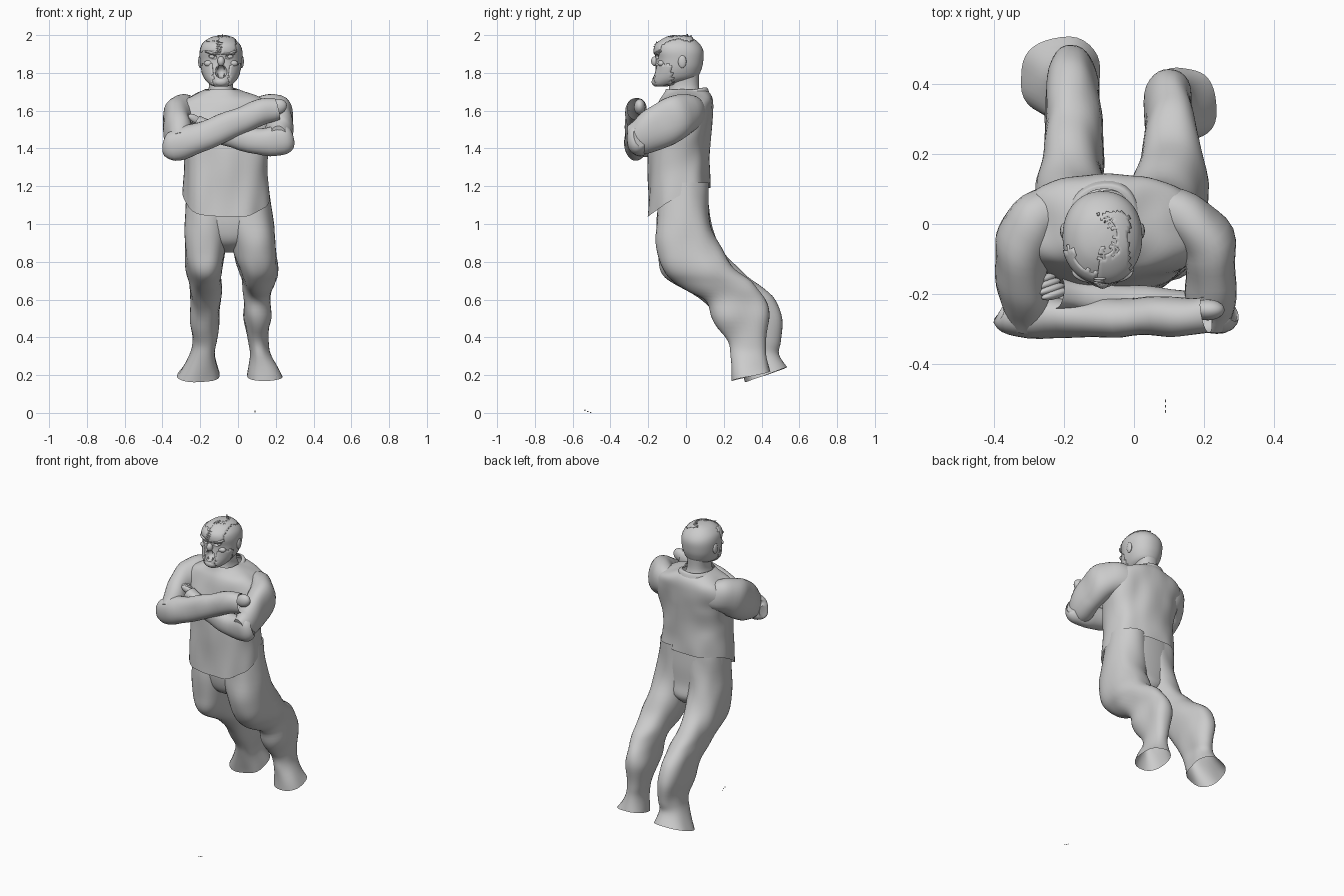
import bpy, bmesh, math, random
from mathutils import Vector, noise

if "Cube" in bpy.data.objects:
    bpy.data.objects.remove(bpy.data.objects["Cube"])

random.seed(4)


def finish(name, bm, angle=50):
    bmesh.ops.recalc_face_normals(bm, faces=bm.faces[:])
    me = bpy.data.meshes.new(name)
    bm.to_mesh(me)
    bm.free()
    ob = bpy.data.objects.new(name, me)
    bpy.context.collection.objects.link(ob)
    bpy.ops.object.select_all(action='DESELECT')
    ob.select_set(True)
    bpy.context.view_layer.objects.active = ob
    bpy.ops.object.shade_smooth_by_angle(angle=math.radians(angle))
    return ob


def spline(rows, steps):
    """Catmull-Rom interpolation of any number of columns."""
    out, n = [], len(rows)
    for i in range(n - 1):
        a, b, c, d = (rows[min(max(i + k, 0), n - 1)] for k in (-1, 0, 1, 2))
        for s in range(steps):
            t = s / steps
            out.append([0.5 * (2 * q + (r - p) * t + (2 * p - 5 * q + 4 * r - w) * t * t
                        + (3 * q - p - 3 * r + w) * t ** 3) for p, q, r, w in zip(a, b, c, d)])
    return out + [list(rows[-1])]


def unit_ring(seg, power):
    f = lambda v: math.copysign(abs(v) ** (2 / power), v)
    return [(f(math.cos(2 * math.pi * k / seg)), f(math.sin(2 * math.pi * k / seg))) for k in range(seg)]


def skin(name, rings, caps, fold):
    bm = bmesh.new()
    vr = [[bm.verts.new(p) for p in r] for r in rings]
    for a, b in zip(vr, vr[1:]):
        for k in range(len(a)):
            j = (k + 1) % len(a)
            bm.faces.new((a[k], a[j], b[j], b[k]))
    for ring, cap in zip((vr[0], vr[-1]), caps):
        if cap:
            bm.faces.new(ring)
    bm.normal_update()
    # soft cloth folds
    for v in bm.verts:
        v.co += v.normal * fold * noise.noise(Vector((v.co.x * 9, v.co.y * 9, v.co.z * 6)))
    return finish(name, bm)


def loft(name, rows, caps=(0, 0), fold=0.0, power=2.3, seg=36, steps=5):
    """Rows: z, x0, x1, y0, y1, slope of z along y."""
    rings = []
    for z, x0, x1, y0, y1, sl in spline(rows, steps):
        hx, hy = (x1 - x0) / 2, (y1 - y0) / 2
        rings.append([Vector(((x0 + x1) / 2 + hx * u, (y0 + y1) / 2 + hy * v, z + sl * hy * v))
                      for u, v in unit_ring(seg, power)])
    return skin(name, rings, caps, fold)


def tube(name, rows, caps=(1, 1), fold=0.0, power=2.2, seg=28, steps=5):
    """Rows: x, y, z, half width sideways, half height."""
    pts = spline(rows, steps)
    rings = []
    for i, p in enumerate(pts):
        a, b = pts[max(i - 1, 0)], pts[min(i + 1, len(pts) - 1)]
        t = (Vector(b[:3]) - Vector(a[:3])).normalized()
        side = t.cross(Vector((0, 0, 1))).normalized()
        up = side.cross(t)
        rings.append([Vector(p[:3]) + side * p[3] * u + up * p[4] * v for u, v in unit_ring(seg, power)])
    return skin(name, rings, caps, fold)


def blob(name, loc, size, rot=(0, 0, 0)):
    bm = bmesh.new()
    bmesh.ops.create_uvsphere(bm, u_segments=20, v_segments=12, radius=1)
    ob = finish(name, bm)
    ob.location, ob.scale, ob.rotation_euler = loc, size, rot
    return ob


# trousers: two bent legs with open flared cuffs, joined by the seat
loft("left_side_leg", [
    (1.22, -.27, -.03, -.14, .11, 0), (1.0, -.285, -.045, -.155, .13, 0),
    (.85, -.285, -.065, -.155, .20, 0), (.75, -.275, -.085, -.13, .29, 0),
    (.68, -.26, -.09, -.05, .38, 0), (.60, -.255, -.09, .09, .47, 0),
    (.50, -.255, -.10, .17, .51, 0), (.38, -.24, -.11, .25, .50, 0),
    (.30, -.26, -.12, .28, .49, .1), (.20, -.325, -.095, .31, .53, .35)], fold=.014)
loft("right_side_leg", [
    (1.22, -.07, .16, -.14, .11, 0), (1.0, -.055, .185, -.155, .13, 0),
    (.85, -.025, .205, -.15, .20, 0), (.75, .005, .205, -.12, .28, 0),
    (.68, .025, .19, -.05, .36, 0), (.60, .03, .17, .09, .42, 0),
    (.50, .03, .175, .14, .44, 0), (.38, .055, .16, .22, .42, 0),
    (.30, .065, .175, .235, .42, .1), (.195, .05, .235, .245, .45, .25)], fold=.014)
loft("trouser_seat", [
    (1.25, -.265, .14, -.14, .11, 0), (1.1, -.275, .165, -.145, .12, 0),
    (.98, -.26, .16, -.14, .12, 0), (.9, -.18, .08, -.11, .13, 0),
    (.85, -.09, -.02, -.03, .10, 0)], caps=(0, 1))

# shirt body with the hem dropping at the front
shirt = loft("shirt", [
    (1.19, -.29, .165, -.205, .13, 0), (1.30, -.28, .155, -.20, .125, 0),
    (1.40, -.285, .16, -.19, .12, 0), (1.50, -.30, .175, -.18, .13, 0),
    (1.59, -.325, .19, -.155, .14, 0), (1.65, -.30, .16, -.135, .14, 0),
    (1.69, -.23, .06, -.115, .125, 0), (1.715, -.175, .005, -.105, .095, 0)],
    fold=.016, power=2.5, seg=64)
for v in shirt.data.vertices:
    fall = max(0, 1 - (v.co.z - 1.19) / .2)
    if fall > 0:
        v.co.z -= min(1, fall) * .15 * min(1, max(0, (.06 - v.co.y) / .26)) ** 1.3

# collar flap around the neck
loft("collar", [(1.67, -.205, .035, -.125, .125, .1), (1.705, -.185, .015, -.105, .115, .12),
                (1.71, -.165, -.005, -.09, .10, .12)], fold=.012)

# crossed arms
tube("left_side_upper_arm", [
    (-.20, .04, 1.58, .07, .085), (-.27, .02, 1.58, .08, .10), (-.312, -.05, 1.56, .085, .12),
    (-.32, -.14, 1.50, .075, .115), (-.315, -.22, 1.45, .07, .10), (-.31, -.28, 1.42, .05, .07)], fold=.014)
tube("left_side_forearm", [
    (-.382, -.25, 1.41, .025, .04), (-.35, -.262, 1.415, .055, .078), (-.2, -.265, 1.46, .055, .078),
    (0, -.265, 1.54, .053, .072), (.15, -.262, 1.595, .055, .068), (.205, -.255, 1.61, .055, .06)],
    caps=(1, 0), fold=.014)
tube("right_side_upper_arm", [
    (.05, .04, 1.58, .07, .08), (.14, .02, 1.58, .075, .10), (.205, -.05, 1.56, .08, .12),
    (.22, -.14, 1.52, .073, .115), (.215, -.22, 1.47, .068, .10), (.21, -.29, 1.45, .045, .07)], fold=.014)
tube("right_side_forearm", [
    (.275, -.245, 1.46, .025, .045), (.235, -.255, 1.45, .055, .08), (.1, -.245, 1.44, .055, .07),
    (-.1, -.215, 1.48, .05, .062), (-.22, -.195, 1.53, .045, .05)], caps=(1, 0), fold=.014)

# tucked hands
for k in range(4):
    blob("left_finger", (-.225 - .012 * k, -.2 + .014 * k, 1.555), (.045, .014, .02), (0, .5, .3))
blob("right_hand", (.21, -.245, 1.62), (.05, .03, .04), (0, -.4, 0))

# neck and head
CX = -.09
loft("neck", [(1.64, CX - .10, CX + .10, -.11, .10, 0), (1.72, CX - .065, CX + .065, -.09, .07, 0),
              (1.80, CX - .07, CX + .07, -.09, .07, 0)])
head_rows = [(1.728, .035, -.165, -.10), (1.745, .06, -.178, -.03), (1.775, .087, -.176, .055),
             (1.82, .105, -.165, .082), (1.87, .112, -.160, .092), (1.915, .113, -.168, .092),
             (1.95, .101, -.158, .075), (1.98, .070, -.118, .042), (1.994, .035, -.08, .01),
             (1.998, .008, -.045, -.025)]
head = loft("head", [(z, CX - w, CX + w, a, b, 0) for z, w, a, b in head_rows],
            caps=(1, 1), power=2.15, seg=48, steps=5)

# torn scalp plates: raised copies of ragged head regions
def plate(name, test, lift):
    bm = bmesh.new()
    bm.from_mesh(head.data)
    drop = [f for f in bm.faces if not test(f.calc_center_median() +
            Vector([random.uniform(-.005, .005) for _ in range(3)]))]
    bmesh.ops.delete(bm, geom=drop, context='FACES')
    bm.normal_update()
    for v in bm.verts:
        v.co += v.normal * lift
    ob = finish(name, bm)
    mod = ob.modifiers.new("thickness", 'SOLIDIFY')
    mod.thickness, mod.offset = .007, -1


plate("scalp_plate", lambda c: -.10 < c.x < -.015 and c.y < .03 and 1.90 < c.z < 1.992, .004)
plate("brow_plate", lambda c: c.x < -.105 and c.y < -.07 and 1.91 < c.z < 1.965, .003)
plate("jaw_mask", lambda c: c.y < -.07 and 1.735 < c.z < 1.845 and abs(c.x - CX) > .042, .004)

# open mouth and eye sockets cut into the face
cutters = [blob("mouth_cutter", (CX, -.18, 1.808), (.034, .055, .036))]
cutters += [blob("eye_cutter", (CX + s * .048, -.165, 1.886), (.027, .03, .013), (0, -s * .2, 0)) for s in (-1, 1)]
for c in cutters:
    c.hide_render = True
    c.hide_viewport = True
    mod = head.modifiers.new("cut", 'BOOLEAN')
    mod.operation, mod.object, mod.solver = 'DIFFERENCE', c, 'EXACT'

# facial features
blob("nose", (CX, -.165, 1.862), (.019, .02, .026))
blob("chin", (CX, -.162, 1.752), (.035, .02, .022))
for s in (-1, 1):
    blob("eyeball", (CX + s * .048, -.132, 1.886), (.018, .014, .013))
    blob("brow", (CX + s * .05, -.145, 1.906), (.04, .02, .009), (0, -s * .25, s * .3))
    blob("cheek", (CX + s * .062, -.13, 1.85), (.028, .02, .018))
    blob("ear", (CX + s * .11, -.02, 1.86), (.011, .022, .034))
    for z, d in ((1.83, -1), (1.785, 1)):
        bm = bmesh.new()
        bmesh.ops.create_cone(bm, cap_ends=True, segments=8, radius1=.006, radius2=.001, depth=.022)
        fang = finish("fang", bm)
        fang.location = (CX + s * .017, -.158, z)
        fang.rotation_euler.x = math.pi if d < 0 else 0

# seam running down the forehead with cross stitches
for k in range(5):
    blob("stitch", (CX - .008, -.168 + .006 * max(0, k - 2), 1.915 + .012 * k), (.018, .004, .0025), (0, .2, 0))

# tiny loose chips on the ground ahead of the figure
for y, z in ((-.535, .014), (-.52, .008), (-.505, .003)):
    blob("ground_chip", (.09, y, z), (.002, .004, .003))
